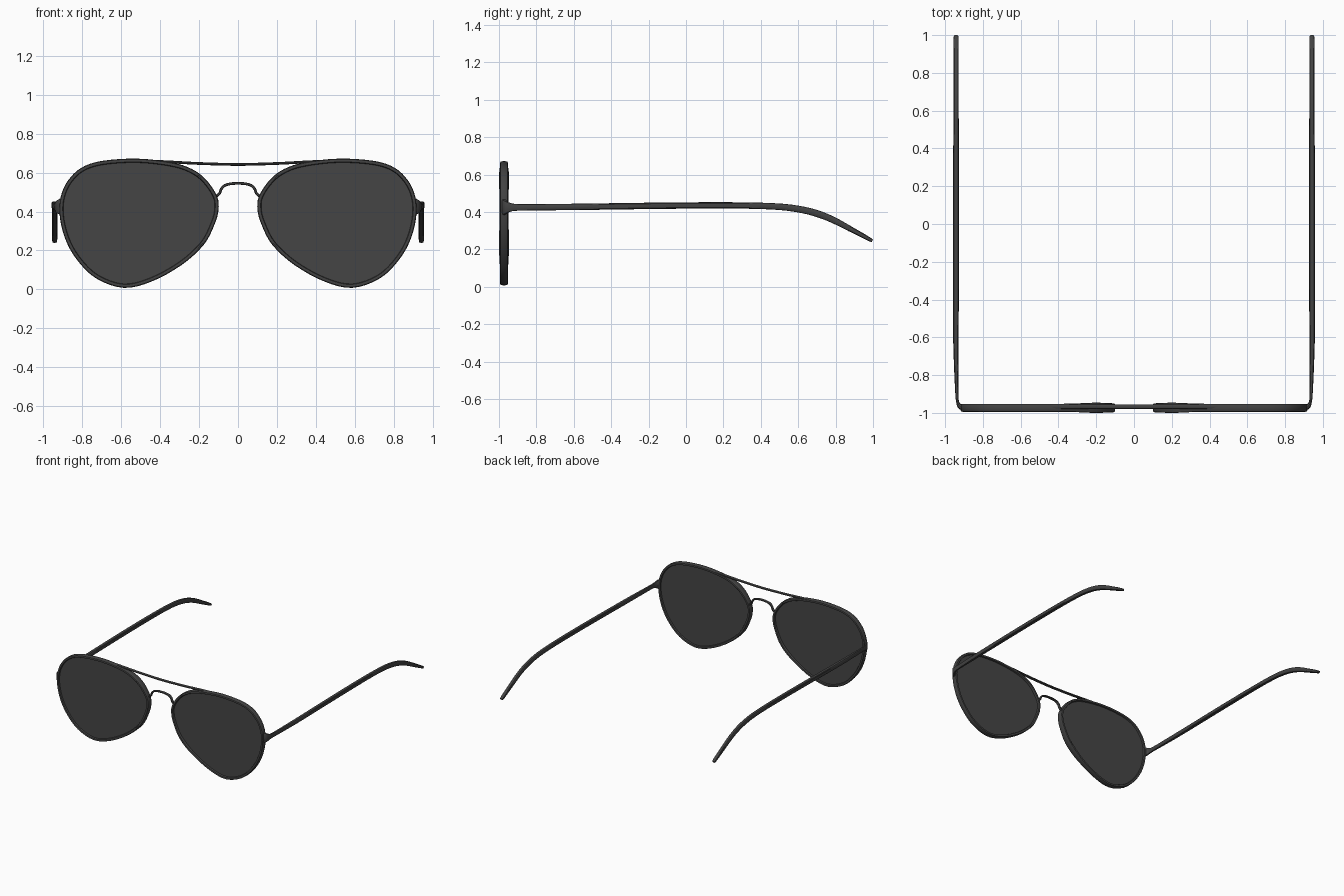
import bpy, bmesh, math
from mathutils import Vector

if "Cube" in bpy.data.objects:
    bpy.data.objects.remove(bpy.data.objects["Cube"])

def material(name, c):
    m = bpy.data.materials.new(name)
    m.diffuse_color = (c, c, c, 1)
    m.use_nodes = True
    m.node_tree.nodes["Principled BSDF"].inputs["Base Color"].default_value = m.diffuse_color
    return m

FRAME = material("dark_metal", 0.055)
TINT = material("tinted_lens", 0.06)

def spline(pts, closed=False, steps=6):
    """Catmull-Rom samples; points may carry extra values (section sizes)."""
    n, out = len(pts), []
    at = lambda i: pts[i % n] if closed else pts[max(0, min(n - 1, i))]
    for i in range(n if closed else n - 1):
        a, b, c, d = (at(i + k) for k in (-1, 0, 1, 2))
        for s in range(steps):
            t = s / steps
            out.append([0.5 * (2 * q + (r - p) * t + (2 * p - 5 * q + 4 * r - u) * t * t
                               + (3 * q - p - 3 * r + u) * t ** 3)
                        for p, q, r, u in zip(a, b, c, d)])
    if not closed:
        out.append(list(pts[-1]))
    return out

def finish(bm, name, mat, mirror=True):
    bmesh.ops.recalc_face_normals(bm, faces=bm.faces)
    me = bpy.data.meshes.new(name)
    bm.to_mesh(me)
    bm.free()
    ob = bpy.data.objects.new(name, me)
    bpy.context.collection.objects.link(ob)
    me.materials.append(mat)
    if mirror:
        ob.modifiers.new("mirror", 'MIRROR')
    bpy.ops.object.select_all(action='DESELECT')
    ob.select_set(True)
    bpy.context.view_layer.objects.active = ob
    bpy.ops.object.shade_smooth_by_angle(angle=math.radians(35))
    return ob

def sweep(name, rows, up, closed=False, sides=12, power=0.6, mirror=True):
    """Rows are x, y, z, half width, half height; section is a soft rectangle."""
    bm, rings, n = bmesh.new(), [], len(rows)
    up = Vector(up)
    P = [Vector(r[:3]) for r in rows]
    soft = lambda v: math.copysign(abs(v) ** power, v) if abs(v) > 1e-6 else 0
    for i, r in enumerate(rows):
        t = (P[(i + 1) % n] - P[i - 1]) if closed else (P[min(i + 1, n - 1)] - P[max(i - 1, 0)])
        t.normalize()
        side = t.cross(up).normalized()
        high = side.cross(t)
        ring = []
        for k in range(sides):
            a = math.tau * k / sides
            ring.append(bm.verts.new(P[i] + side * r[3] * soft(math.cos(a))
                                     + high * r[4] * soft(math.sin(a))))
        rings.append(ring)
    for i in range(n if closed else n - 1):
        A, B = rings[i], rings[(i + 1) % n]
        for k in range(sides):
            j = (k + 1) % sides
            bm.faces.new((A[k], A[j], B[j], B[k]))
    if not closed:
        bm.faces.new(rings[0])
        bm.faces.new(rings[-1])
    return finish(bm, name, FRAME, mirror)

# Teardrop lens outline (outer edge of the rim, x and z)
OUTLINE = [(.108, .48), (.165, .565), (.24, .62), (.345, .653), (.52, .672), (.70, .660),
           (.805, .625), (.873, .56), (.91, .48), (.917, .385), (.89, .265), (.83, .155),
           (.73, .057), (.588, .008), (.445, .04), (.29, .125), (.175, .23), (.12, .335),
           (.10, .41)]
edge = spline(OUTLINE, closed=True, steps=4)

def inset(pts, d):
    out = []
    for i, p in enumerate(pts):
        a, b = pts[i - 1], pts[(i + 1) % len(pts)]
        t = Vector((b[0] - a[0], b[1] - a[1])).normalized()
        out.append((p[0] + t.y * d, p[1] - t.x * d))
    return out

# Rims, slightly deeper beside the nose
YF = -0.973
rim = [(x, YF, z, .0105, .021 + .006 * math.exp(-((x - .2) / .1) ** 2))
       for x, z in inset(edge, .0105)]
sweep("lens_rim", rim, (0, 1, 0), closed=True)

# Lenses: thin flat plates seated in the rims
bm = bmesh.new()
loops = [[bm.verts.new((x, y, z)) for x, z in inset(edge, .014)] for y in (YF - .008, YF + .008)]
for lp in loops:
    bm.faces.new(lp)
for i in range(len(edge)):
    bm.faces.new((loops[0][i - 1], loops[0][i], loops[1][i], loops[1][i - 1]))
finish(bm, "lens", TINT)

# Brow bar, sagging gently in the middle
brow = [(-.50, .662), (-.35, .655), (-.2, .647), (0, .642), (.2, .647), (.35, .655), (.50, .662)]
sweep("brow_bar", spline([(x, -.967, z, .007, .012) for x, z in brow]),
      (0, 1, 0), power=.8, mirror=False)

# Nose bridge arch
half = [(.118, .475), (.096, .492), (.085, .517), (.066, .535), (.035, .543)]
arch = [(-x, z) for x, z in half] + [(0, .545)] + half[::-1]
sweep("nose_bridge", spline([(x, -.967, z, .007, .011) for x, z in arch], steps=4),
      (0, 1, 0), power=.8, mirror=False)

# Temple arms: flared hinge end, straight run, bent ear tip
arm = [(.908, -.972, .425, .016, .045), (.924, -.963, .425, .012, .036),
       (.934, -.94, .425, .008, .024), (.938, -.90, .425, .008, .018),
       (.941, -.75, .426, .012, .017), (.943, -.55, .428, .015, .017),
       (.943, 0, .435, .016, .017), (.942, .40, .433, .015, .017),
       (.942, .60, .416, .014, .018), (.942, .75, .374, .014, .018),
       (.942, .90, .298, .014, .014), (.942, .985, .252, .013, .010),
       (.942, .996, .246, .009, .006)]
sweep("temple_arm", spline(arm, steps=5), (0, 0, 1))
